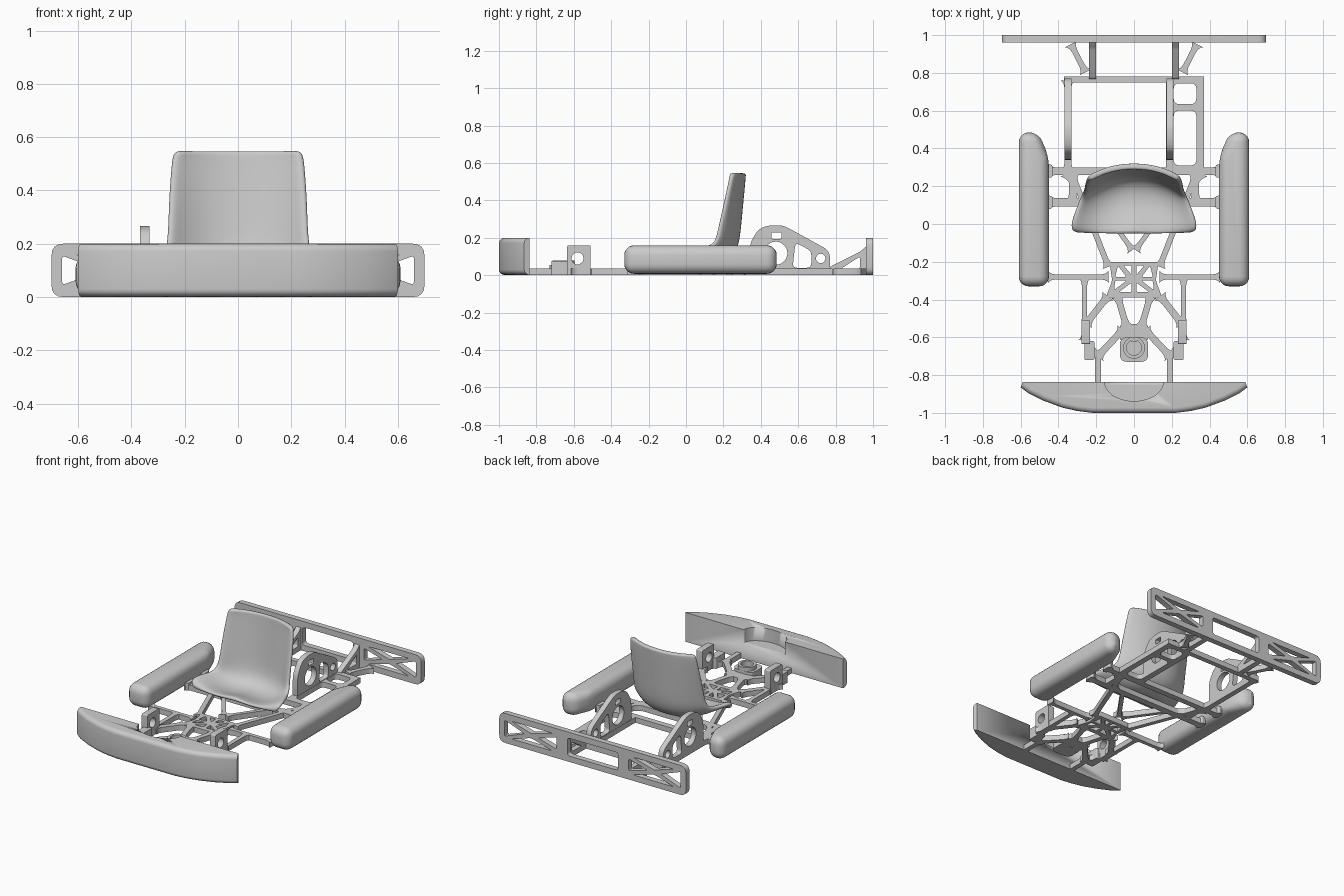
import bpy, bmesh
from math import cos, sin, pi
from mathutils import Vector

if "Cube" in bpy.data.objects:
    bpy.data.objects.remove(bpy.data.objects["Cube"])


def finish(name, bm, angle=0.6):
    bmesh.ops.recalc_face_normals(bm, faces=bm.faces)
    me = bpy.data.meshes.new(name)
    bm.to_mesh(me)
    bm.free()
    ob = bpy.data.objects.new(name, me)
    bpy.context.collection.objects.link(ob)
    bpy.ops.object.select_all(action='DESELECT')
    ob.select_set(True)
    bpy.context.view_layer.objects.active = ob
    bpy.ops.object.shade_smooth_by_angle(angle=angle)
    return ob


def fillet(pts, r, n=4):
    """Round the corners of a closed 2D outline."""
    out = []
    for i, p in enumerate(pts):
        p = Vector(p)
        a, b = Vector(pts[i - 1]) - p, Vector(pts[(i + 1) % len(pts)]) - p
        d = min(r, a.length * .45, b.length * .45)
        s, e = p + a.normalized() * d, p + b.normalized() * d
        for k in range(n + 1):
            t = k / n
            out.append(s * (1 - t) ** 2 + p * 2 * t * (1 - t) + e * t * t)
    return out


def circle(cx, cy, r, n=28):
    return [(cx + r * cos(2 * pi * i / n), cy + r * sin(2 * pi * i / n)) for i in range(n)]


def rect(x0, y0, x1, y1, r=0.02):
    return fillet([(x0, y0), (x1, y0), (x1, y1), (x0, y1)], r)


def plate(name, loops, lo, hi, plane='xy'):
    """Flat plate from an outline plus hole loops, extruded from lo to hi."""
    cu = bpy.data.curves.new(name, 'CURVE')
    cu.dimensions, cu.fill_mode, cu.extrude = '2D', 'BOTH', (hi - lo) / 2
    for loop in loops:
        sp = cu.splines.new('POLY')
        sp.points.add(len(loop) - 1)
        for q, p in zip(sp.points, loop):
            q.co = (p[0], p[1], 0, 1)
        sp.use_cyclic_u = True
    tmp = bpy.data.objects.new(name + "_curve", cu)
    bpy.context.collection.objects.link(tmp)
    dg = bpy.context.evaluated_depsgraph_get()
    me = bpy.data.meshes.new_from_object(tmp.evaluated_get(dg))
    bpy.data.objects.remove(tmp)
    bm = bmesh.new()
    bm.from_mesh(me)
    bmesh.ops.remove_doubles(bm, verts=bm.verts, dist=1e-5)
    mid = (lo + hi) / 2
    for v in bm.verts:
        a, b, c = v.co.x, v.co.y, v.co.z + mid
        v.co = {'xy': (a, b, c), 'yz': (c, a, b), 'xz': (a, c, b)}[plane]
    return finish(name, bm)


def solid(name, pts, lo, hi, r, keep=lambda e: True, seg=5):
    """Extruded outline with rounded edges."""
    bm = bmesh.new()
    f = bm.faces.new([bm.verts.new((x, y, lo)) for x, y in pts])
    g = bmesh.ops.extrude_face_region(bm, geom=[f])['geom']
    bmesh.ops.translate(bm, vec=(0, 0, hi - lo), verts=[v for v in g if isinstance(v, bmesh.types.BMVert)])
    bmesh.ops.recalc_face_normals(bm, faces=bm.faces)
    bmesh.ops.bevel(bm, geom=[e for e in bm.edges if keep(e)], offset=r, segments=seg,
                    profile=.5, affect='EDGES', clamp_overlap=True)
    return finish(name, bm)


def bar(name, p, q, w=0.036, top=0.036, flare=True):
    """Flat frame bar with flared, filleted ends."""
    p, q = Vector(p), Vector(q)
    d = (q - p).normalized()
    n, L = Vector((-d.y, d.x)), (q - p).length
    prof = [(0, w / 2)]
    if flare and L > .16:
        prof = [(.015, w / 2 + .02), (.022, w / 2 + .011), (.035, w / 2 + .004), (.055, w / 2)]
    prof = prof + [(L - s, h) for s, h in reversed(prof)]
    pts = [p + d * s + n * h for s, h in prof] + [p + d * s - n * h for s, h in reversed(prof)]
    plate(name, [pts], 0, top)


# Front bumper with a dished recess behind
half = [(.59, -.837), (.6, -.865), (.56, -.895), (.48, -.935), (.38, -.972), (.3, -.99), (.22, -1)]
outline = half + [(-x, y) for x, y in reversed(half)]
bumper = solid("front_bumper", outline, 0.002, .2, .04,
               lambda e: abs(e.verts[0].co.z - e.verts[1].co.z) < .01
               and min(v.co.y for v in e.verts) < -.84 and max(v.co.y for v in e.verts) < -.84)
cut = plate("recess_cutter", [[(x, -.837 + (y * .65)) for x, y in circle(0, 0, .155, 40)]], .11, .3)
cut.hide_render = True
m = bumper.modifiers.new("recess", 'BOOLEAN')
m.operation, m.object, m.solver = 'DIFFERENCE', cut, 'EXACT'
bpy.context.view_layer.objects.active = bumper
bpy.ops.object.modifier_apply(modifier="recess")
bpy.data.objects.remove(cut)

# Rear bumper: rounded truss panel
loops = [rect(-.7, 0, .7, .2, .045), rect(-.19, .04, .19, .16)]
for s in (1, -1):
    a, b, c = .27, .46, .66
    for tri in ([(a, .06), (a, .14), (b - .05, .1)], [(c, .045), (c, .155), (b + .05, .1)],
                [(a + .03, .04), (c - .05, .04), (b, .085)], [(a + .03, .16), (c - .05, .16), (b, .115)]):
        loops.append(fillet([(s * x, z) for x, z in tri], .012))
plate("rear_bumper", loops, .962, 1, 'xz')

# Side pods
for s, side in ((1, "right"), (-1, "left")):
    pod = [(.45, -.33), (.61, -.33), (.61, .485), (.505, .485), (.45, .35)]
    solid(side + "_side_pod", [(s * x, y) for x, y in pod], .008, .16, .055)

# Seat shell: rows run from pan front to top of back (centre y z, edge x y z)
rows = [(-.055, .10, .315, -.05, .10), (-.045, .13, .33, -.04, .15), (.01, .11, .325, .01, .165),
        (.10, .08, .30, .07, .165), (.19, .085, .275, .125, .165), (.245, .13, .258, .15, .19),
        (.262, .22, .252, .165, .26), (.272, .34, .25, .19, .37), (.285, .47, .243, .215, .48),
        (.29, .535, .238, .225, .53), (.292, .548, .225, .228, .545)]
bm = bmesh.new()
N = 12
grid = []
for i, (yc, zc, xe, ye, ze) in enumerate(rows):
    row = []
    for j in range(N + 1):
        u = 2 * j / N - 1
        k = abs(u) ** 2.2
        z = zc + (ze - zc) * k
        if 1 <= i <= 4:  # thigh hollows either side of the centre rise
            z -= .022 * sin(pi * abs(u)) * (5 - i) / 4
        row.append(bm.verts.new((u * xe, yc + (ye - yc) * k, z)))
    grid.append(row)
for r0, r1 in zip(grid, grid[1:]):
    for j in range(N):
        bm.faces.new((r0[j], r0[j + 1], r1[j + 1], r1[j]))
seat = finish("seat", bm, 1.2)
if seat.data.polygons[2 * N].normal.z < 0:
    seat.data.flip_normals()
m = seat.modifiers.new("thickness", 'SOLIDIFY')
m.thickness, m.offset = .03, -1
m = seat.modifiers.new("smooth", 'SUBSURF')
m.levels = m.render_levels = 2

# Bars mirrored on both sides of the frame
pairs = [
    ("rear_brace", (.34, .965), (.25, .79), .03), ("seat_rail", (.33, .27), (.13, -.24), .03),
    ("inner_seat_rail", (0, -.15), (.2, .13), .026), ("pod_front_bar", (.47, -.28), (.12, -.28), .026),
    ("front_rail", (.262, -.27), (.262, -.63), .028), ("front_corner", (.265, -.60), (.185, -.71), .03),
    ("bumper_mount", (.19, -.69), (.19, -.845), .032), ("front_diagonal", (.13, -.37), (.262, -.54), .036),
    ("column_stay", (.09, -.37), (.035, -.56), .034), ("column_diagonal", (.05, -.55), (.2, -.71), .036),
    ("seat_bracket", (.325, .1), (.325, .28), .04), ("hip_stay", (.37, .28), (.25, .11), .028)]
for s, side in ((1, "right"), (-1, "left")):
    for nm, p, q, w in pairs:
        bar(f"{side}_{nm}", (s * p[0], p[1]), (s * q[0], q[1]), w)
    # Triangular plates carrying the rear bumper
    tri = fillet([(.76, 0), (.97, 0), (.97, .16), (.93, .125), (.77, .045)], .01)
    plate(side + "_bumper_stay", [tri, fillet([(.83, .036), (.93, .036), (.93, .1)], .012)],
          s * .22 - .018, s * .22 + .018, 'yz')
    # Steering knuckle brackets
    plate(side + "_knuckle_bracket", [rect(-.635, 0, -.51, .16, .008), circle(-.58, .09, .032)],
          s * .255 - .022, s * .255 + .022, 'yz')
    plate(side + "_knuckle_foot", [rect(s * .21, -.72, s * .262, -.62, .008)], .0, .075)
    # Pod mounting bosses
    for y in (.28, .115):
        plate(f"{side}_pod_boss", [rect(s * .43, y - .035, s * .47, y + .035)], 0, .05)

# Cross bars
bar("middle_cross_bar", (-.47, .28), (.47, .28), .04)
bar("seat_cross_bar", (-.47, .115), (.47, .115), .045)
bar("rear_cross_bar", (-.37, .765), (.37, .765), .034, flare=False)

# Rear rails, with the side box on the right
bar("left_rear_rail", (-.35, .27), (-.35, .775))
plate("right_rear_box", [rect(.17, .27, .37, .78, .01), rect(.21, .635, .33, .745, .03),
                         rect(.21, .31, .33, .6, .03)], 0, .036)

# Axle hanger plates standing on the rear rails
hanger = fillet([(.34, 0), (.34, .17), (.39, .25), (.45, .268), (.52, .266), (.57, .24), (.77, .13), (.77, 0)], .04)
for side, x in (("left", -.35), ("right", .19)):
    plate(side + "_axle_hanger", [hanger, circle(.48, .118, .062), rect(.458, .195, .51, .228, .006),
                                  circle(.72, .09, .025),
                                  fillet([(.57, .04), (.67, .04), (.67, .13), (.585, .175)], .025)],
          x - .018, x + .018, 'yz')

# Lattice floor node ahead of the seat
loops = [fillet([(-.15, -.39), (.15, -.39), (.115, -.3), (.13, -.2), (-.13, -.2), (-.115, -.3)], .02)]
for s in (1, -1):
    for tri in ([(.012, -.22), (.055, -.22), (.012, -.27)], [(.085, -.22), (.1, -.28), (.04, -.28)],
                [(.04, -.3), (.1, -.3), (.105, -.35)], [(.012, -.31), (.012, -.36), (.08, -.36)]):
        loops.append(fillet([(s * x, y) for x, y in tri], .01))
plate("floor_lattice", loops, 0, .036)

# Steering column base
plate("column_plate", [rect(-.075, -.62, .075, -.53), circle(0, -.655, .04)], 0, .036)
plate("column_ring", [rect(-.075, -.73, .075, -.6, .04), circle(0, -.655, .04)], 0, .055)
plate("column_collar", [circle(0, -.655, .058), circle(0, -.655, .04)], .05, .08)
